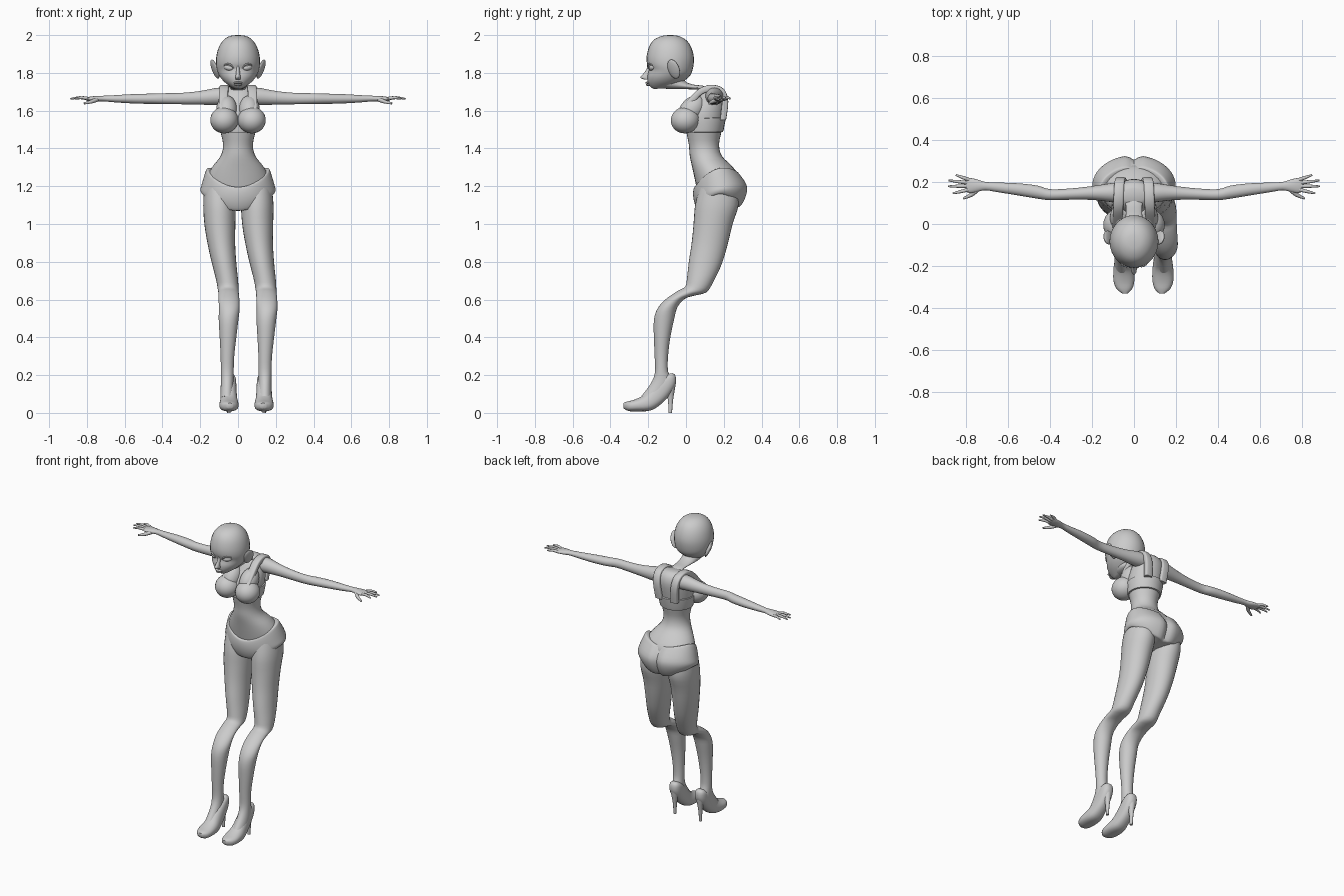
import bpy, bmesh, math
from mathutils import Vector as V, Matrix

mat = bpy.data.materials.new("plain_grey")
mat.diffuse_color = (0.6, 0.6, 0.6, 1)


def finish(name, bm):
    bmesh.ops.recalc_face_normals(bm, faces=bm.faces)
    me = bpy.data.meshes.new(name)
    bm.to_mesh(me)
    bm.free()
    me.materials.append(mat)
    ob = bpy.data.objects.new(name, me)
    bpy.context.collection.objects.link(ob)
    bpy.ops.object.select_all(action='DESELECT')
    ob.select_set(True)
    bpy.context.view_layer.objects.active = ob
    bpy.ops.object.shade_smooth_by_angle(angle=math.radians(50))
    return ob


def spline(p0, p1, p2, p3, t):
    return (p1 * 2 + (p2 - p0) * t + (p0 * 2 - p1 * 5 + p2 * 4 - p3) * t * t
            + (p1 * 3 - p0 - p2 * 3 + p3) * t ** 3) * 0.5


def loft(name, rings, steps=3, n=28, power=1.0, warp=None):
    """Skin through rings (centre, axis a, axis b, lift of the b sides)."""
    full = []
    for i in range(len(rings) - 1):
        q = [rings[max(0, min(len(rings) - 1, i + k))] for k in (-1, 0, 1, 2)]
        for s in range(steps):
            full.append([spline(*[r[j] for r in q], s / steps) for j in range(4)])
    full.append(rings[-1])
    bm = bmesh.new()
    rows = []
    for c, a, b, lift in full:
        row = []
        for k in range(n):
            t = 2 * math.pi * k / n
            cs, sn = math.cos(t), math.sin(t)
            p = (c + a * math.copysign(abs(cs) ** power, cs)
                 + b * math.copysign(abs(sn) ** power, sn) + V((0, 0, lift * sn * sn)))
            row.append(bm.verts.new(warp(p) if warp else p))
        rows.append(row)
    for r, s in zip(rows, rows[1:]):
        for k in range(n):
            bm.faces.new((r[k], r[(k + 1) % n], s[(k + 1) % n], s[k]))
    bm.faces.new(rows[0])
    bm.faces.new(rows[-1])
    return finish(name, bm)


def sag(yf, zf, yb, zb, hw, x=0.0, lift=0.0):
    """Ring given by its front and back point and its half width."""
    return (V((x, (yf + yb) / 2, (zf + zb) / 2)), V((0, (yf - yb) / 2, (zf - zb) / 2)),
            V((hw, 0, 0)), lift)


def blob(name, loc, size, rot=(0, 0, 0)):
    bm = bmesh.new()
    bmesh.ops.create_uvsphere(bm, u_segments=28, v_segments=18, radius=1)
    m = Matrix.Translation(loc)
    for a, axis in zip(rot, 'XYZ'):
        m = m @ Matrix.Rotation(a, 4, axis)
    bm.transform(m @ Matrix.Diagonal((*size, 1)))
    return finish(name, bm)


def tube(name, pts, radii, n=10):
    rings = []
    for i, p in enumerate(pts):
        d = V(pts[min(i + 1, len(pts) - 1)]) - V(pts[max(i - 1, 0)])
        a = d.cross(V((0, 0, 1))).normalized()
        rings.append((V(p), a * radii[i], d.cross(a).normalized() * radii[i], 0.0))
    return loft(name, rings, 2, n)


# Head, with a pointed chin and a flat underside
loft("head", [sag(*r) for r in [
    (-.09, 2.0, -.075, 2.0, .008), (-.13, 1.995, -.035, 1.994, .045),
    (-.17, 1.975, .005, 1.97, .078), (-.195, 1.94, .03, 1.93, .102),
    (-.208, 1.89, .042, 1.88, .115), (-.207, 1.85, .038, 1.83, .116),
    (-.197, 1.82, .025, 1.79, .108), (-.205, 1.785, .0, 1.765, .092),
    (-.203, 1.755, -.03, 1.745, .07), (-.192, 1.73, -.05, 1.732, .045),
    (-.17, 1.714, -.09, 1.722, .022)]])
loft("neck", [sag(*r) for r in [
    (-.13, 1.718, -.02, 1.78, .055), (-.07, 1.714, .0, 1.752, .05),
    (.03, 1.713, .045, 1.737, .04), (.09, 1.705, .1, 1.73, .04),
    (.1, 1.66, .17, 1.7, .06)]])
loft("nose", [sag(*r) for r in [
    (-.2, 1.84, -.17, 1.83, .008), (-.218, 1.805, -.18, 1.8, .01),
    (-.242, 1.777, -.18, 1.775, .014), (-.225, 1.766, -.18, 1.762, .012)]], n=14)
blob("upper_lip", (0, -.203, 1.748), (.024, .012, .006))
blob("lower_lip", (0, -.2, 1.737), (.02, .012, .006))

# Torso from the shoulders down to the hips
loft("torso", [sag(*r) for r in [
    (.1, 1.725, .17, 1.73, .05), (.07, 1.7, .2, 1.71, .088),
    (.04, 1.65, .215, 1.66, .1), (-.005, 1.58, .203, 1.57, .105),
    (.0, 1.5, .188, 1.49, .094), (.015, 1.42, .175, 1.42, .079),
    (.02, 1.36, .19, 1.36, .092), (.035, 1.29, .24, 1.31, .138),
    (.05, 1.22, .28, 1.25, .168), (.065, 1.15, .28, 1.15, .165)]])


# Shorts with a rear crease; the hem rises at the sides
def crease(p):
    if p.y > .15:
        p.y -= .022 * math.exp(-(p.x / .022) ** 2) * min(1, (p.y - .15) / .1)
    return p


loft("shorts", [sag(*r[:5], lift=r[5]) for r in [
    (.09, 1.19, .235, 1.26, .13, .05), (.05, 1.196, .268, 1.275, .16, .055),
    (.04, 1.185, .285, 1.265, .172, .05), (.038, 1.15, .325, 1.205, .193, .03),
    (.045, 1.11, .322, 1.15, .199, .05), (.06, 1.075, .295, 1.095, .19, .075),
    (.075, 1.07, .275, 1.088, .172, .075), (.12, 1.07, .22, 1.08, .06, .02)]],
    n=56, warp=crease)

# Chest band
loft("chest_band", [sag(*r) for r in [
    (.02, 1.55, .2, 1.565, .095), (-.01, 1.555, .211, 1.563, .11),
    (-.008, 1.52, .204, 1.525, .106), (-.006, 1.485, .196, 1.488, .1),
    (.02, 1.485, .18, 1.488, .085)]], steps=2)

for s, side in ((1, "right"), (-1, "left")):
    # Chest cup, shoulder strap, eye and ear
    blob(side + "_cup", (s * .073, -.004, 1.55), (.074, .077, .07), (.15, 0, s * .12))
    blob(side + "_upper_chest", (s * .06, .03, 1.605), (.055, .06, .085), (-.7, 0, 0))
    loft(side + "_strap", [sag(*r, .024, s * x) for x, *r in [
        (.078, -.04, 1.6, .0, 1.585), (.078, .02, 1.67, .05, 1.65),
        (.075, .075, 1.72, .09, 1.69), (.073, .14, 1.737, .14, 1.7),
        (.07, .2, 1.715, .18, 1.69), (.064, .224, 1.65, .19, 1.65),
        (.055, .212, 1.55, .18, 1.55)]], n=16, power=.4)
    blob(side + "_eye", (s * .05, -.18, 1.828), (.027, .014, .015), (0, -s * .2, s * .45))
    tube(side + "_eyelid", [(s * .022, -.2, 1.822), (s * .035, -.203, 1.84),
         (s * .055, -.194, 1.847), (s * .08, -.168, 1.84)], [.002, .004, .005, .002])
    blob(side + "_ear", (s * .122, -.065, 1.82), (.012, .033, .055), (.3, s * .3, -s * .5))

    # Arm, running straight out to the palm
    loft(side + "_arm", [(V((s * x, y, z)), V((0, ry, 0)), V((0, 0, rz)), 0.0)
         for x, y, z, ry, rz in [
             (.06, .15, 1.675, .05, .045), (.11, .15, 1.675, .045, .046),
             (.2, .148, 1.668, .033, .036), (.3, .143, 1.664, .027, .03),
             (.4, .14, 1.664, .026, .028), (.46, .152, 1.663, .031, .027),
             (.55, .165, 1.663, .029, .025), (.65, .175, 1.663, .023, .019),
             (.71, .181, 1.664, .02, .015), (.75, .183, 1.663, .03, .015),
             (.785, .184, 1.662, .036, .012), (.805, .186, 1.662, .03, .008)]], n=20)
    # Fingers and thumb
    for i, (x, y, bx, by) in enumerate([(.85, .234, .785, .21), (.885, .208, .79, .196),
                                        (.888, .18, .79, .181), (.865, .146, .785, .165)]):
        tube(f"{side}_finger_{i + 1}", [(s * bx, by, 1.662), (s * (bx + x) / 2, (by + y) / 2, 1.669),
             (s * x, y, 1.663)], [.009, .008, .004])
    tube(side + "_thumb", [(s * .745, .168, 1.66), (s * .775, .14, 1.648), (s * .815, .122, 1.638)],
         [.012, .01, .005])

    # Leg: both lower legs lean the same way; the knee is set well forward
    loft(side + "_leg", [sag(*r[:5], s * .1 + r[5]) for r in [
        (.07, 1.19, .27, 1.18, .08, 0), (.048, 1.1, .278, 1.1, .086, .002),
        (.04, 1.0, .247, 1.0, .082, .004), (.03, .9, .22, .89, .073, .012),
        (.015, .8, .19, .79, .065, .026), (.005, .71, .148, .7, .058, .042),
        (-.005, .668, .11, .64, .055, .048), (-.045, .645, .05, .622, .054, .05),
        (-.11, .6, -.005, .605, .055, .052), (-.152, .55, -.045, .56, .055, .054),
        (-.17, .49, -.063, .495, .052, .05), (-.17, .4, -.083, .4, .044, .047),
        (-.166, .3, -.095, .3, .036, .044), (-.165, .21, -.095, .22, .034, .043),
        (-.19, .15, -.075, .16, .034, .043), (-.235, .09, -.12, .06, .036, .042)]])
    fx = s * .093 + .045
    # Shoe upper, from the heel cup to the pointed toe
    loft(side + "_shoe", [sag(*r, fx + dx) for dx, *r in [
        (0, -.1, .205, -.07, .21, .02), (0, -.13, .185, -.055, .195, .034),
        (0, -.165, .155, -.055, .15, .039), (0, -.195, .125, -.09, .09, .041),
        (0, -.22, .098, -.14, .04, .045), (0, -.245, .082, -.19, .012, .05),
        (0, -.28, .068, -.26, .008, .05), (-s * .002, -.312, .06, -.305, .01, .038),
        (-s * .005, -.332, .052, -.33, .024, .014)]], power=.85)
    # Stiletto heel
    loft(side + "_heel", [sag(*r, fx) for r in [
        (-.12, .13, -.052, .18, .032), (-.108, .11, -.058, .13, .022),
        (-.096, .07, -.068, .07, .012), (-.092, .0, -.074, .0, .009)]], n=16)
